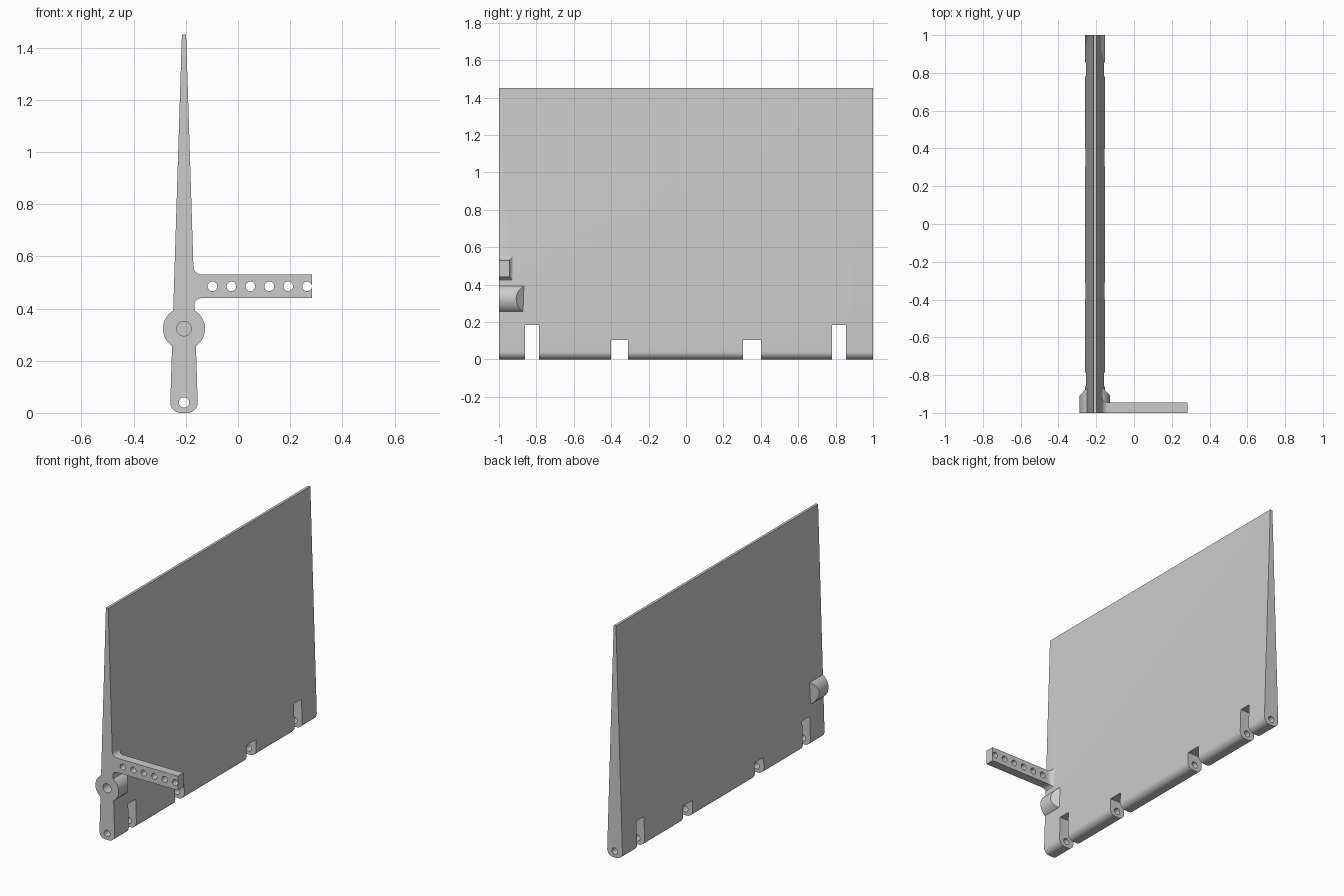
import bpy
import bmesh
from math import sin, cos, pi
from mathutils import Vector

if "Cube" in bpy.data.objects:
    bpy.data.objects.remove(bpy.data.objects["Cube"], do_unlink=True)

CX = -0.207                      # centre line of the panel
FRONT, BACK = -1.0, 1.0
BOSS_Z, BOSS_R = 0.323, 0.0805

grey = bpy.data.materials.new("light_grey")
grey.use_nodes = True
grey.diffuse_color = (0.6, 0.6, 0.6, 1)
grey.node_tree.nodes["Principled BSDF"].inputs["Base Color"].default_value = (0.6, 0.6, 0.6, 1)


def loft(name, sections):
    """Solid through a list of matching closed sections."""
    bm = bmesh.new()
    rings = [[bm.verts.new(p) for p in s] for s in sections]
    n = len(rings[0])
    for a, b in zip(rings, rings[1:]):
        for i in range(n):
            j = (i + 1) % n
            bm.faces.new((a[i], a[j], b[j], b[i]))
    bm.faces.new(rings[0])
    bm.faces.new(rings[-1])
    return finish(name, bm)


def finish(name, bm):
    bmesh.ops.recalc_face_normals(bm, faces=bm.faces[:])
    mesh = bpy.data.meshes.new(name)
    bm.to_mesh(mesh)
    bm.free()
    mesh.materials.append(grey)
    obj = bpy.data.objects.new(name, mesh)
    bpy.context.collection.objects.link(obj)
    return obj


def prism(name, outline, y0, y1):
    """Extrude an x-z outline along y."""
    return loft(name, [[(x, y, z) for x, z in outline] for y in (y0, y1)])


def circle(x, z, r, n=40):
    return [(x + r * cos(2 * pi * i / n), z + r * sin(2 * pi * i / n)) for i in range(n)]


def combine(target, tool, operation):
    mod = target.modifiers.new(operation.lower(), "BOOLEAN")
    mod.operation, mod.solver, mod.object = operation, "EXACT", tool
    bpy.context.view_layer.objects.active = target
    bpy.ops.object.modifier_apply(modifier=mod.name)
    bpy.data.objects.remove(tool, do_unlink=True)


# Tapered panel with a rounded lower edge
R, HALF = 0.04, 0.0525
right = [(HALF - R + R * sin(a), R - R * cos(a)) for a in (pi / 2 * i / 10 for i in range(11))]
right.append((0.008, 1.451))
outline = [(CX + x, z) for x, z in right] + [(CX - x, z) for x, z in reversed(right)]
panel = prism("flap_panel", outline, FRONT, BACK)

# Hinge notches along the lower edge
for y0, y1, top in ((-0.86, -0.785, 0.185), (-0.4, -0.31, 0.105),
                    (0.305, 0.4, 0.105), (0.78, 0.855, 0.185)):
    box = [(CX - 0.2, -0.1), (CX + 0.2, -0.1), (CX + 0.2, top), (CX - 0.2, top)]
    combine(panel, prism("notch_cutter", box, y0, y1), "DIFFERENCE")

# Pivot boss, its back sloped off on both sides
boss = prism("pivot_boss", circle(CX, BOSS_Z, BOSS_R, 64), FRONT, -0.85)
bm = bmesh.new()
bm.from_mesh(boss.data)
for side in (-1, 1):
    cut = bmesh.ops.bisect_plane(
        bm, geom=bm.verts[:] + bm.edges[:] + bm.faces[:],
        plane_co=Vector((CX + side * BOSS_R, -0.908, 0)),
        plane_no=Vector((side * 0.038, 0.036, 0)).normalized(), clear_outer=True)
    edges = [e for e in cut["geom_cut"] if isinstance(e, bmesh.types.BMEdge)]
    bmesh.ops.holes_fill(bm, edges=edges, sides=0)
bmesh.ops.recalc_face_normals(bm, faces=bm.faces[:])
bm.to_mesh(boss.data)
bm.free()
combine(panel, boss, "UNION")

# Control arm with a filleted root
F, ROOT = 0.035, -0.172
steps = [(CX, F)]
steps += [(ROOT + F - F * cos(a), F - F * sin(a)) for a in (pi / 2 * i / 8 for i in range(9))]
steps.append((0.284, 0))
arm = loft("control_arm", [
    [(x, FRONT, 0.44 - e), (x, -0.945 + e, 0.44 - e),
     (x, -0.945 + e, 0.53 + e), (x, FRONT, 0.53 + e)] for x, e in steps])
for i in range(6):
    hole = circle(-0.098 + 0.0726 * i, 0.485, 0.0185, 32)
    combine(arm, prism("arm_hole_cutter", hole, -1.1, -0.9), "DIFFERENCE")
combine(panel, arm, "UNION")

# Blind pivot socket and the full-length hinge pin hole
combine(panel, prism("socket_cutter", circle(CX, BOSS_Z, 0.028), -1.1, -0.9), "DIFFERENCE")
combine(panel, prism("pin_cutter", circle(CX, 0.04, 0.02, 32), -1.1, 1.1), "DIFFERENCE")

# Smooth the round surfaces, keep the edges crisp
bpy.ops.object.select_all(action="DESELECT")
panel.select_set(True)
bpy.context.view_layer.objects.active = panel
bpy.ops.object.shade_smooth_by_angle(angle=pi / 7)
